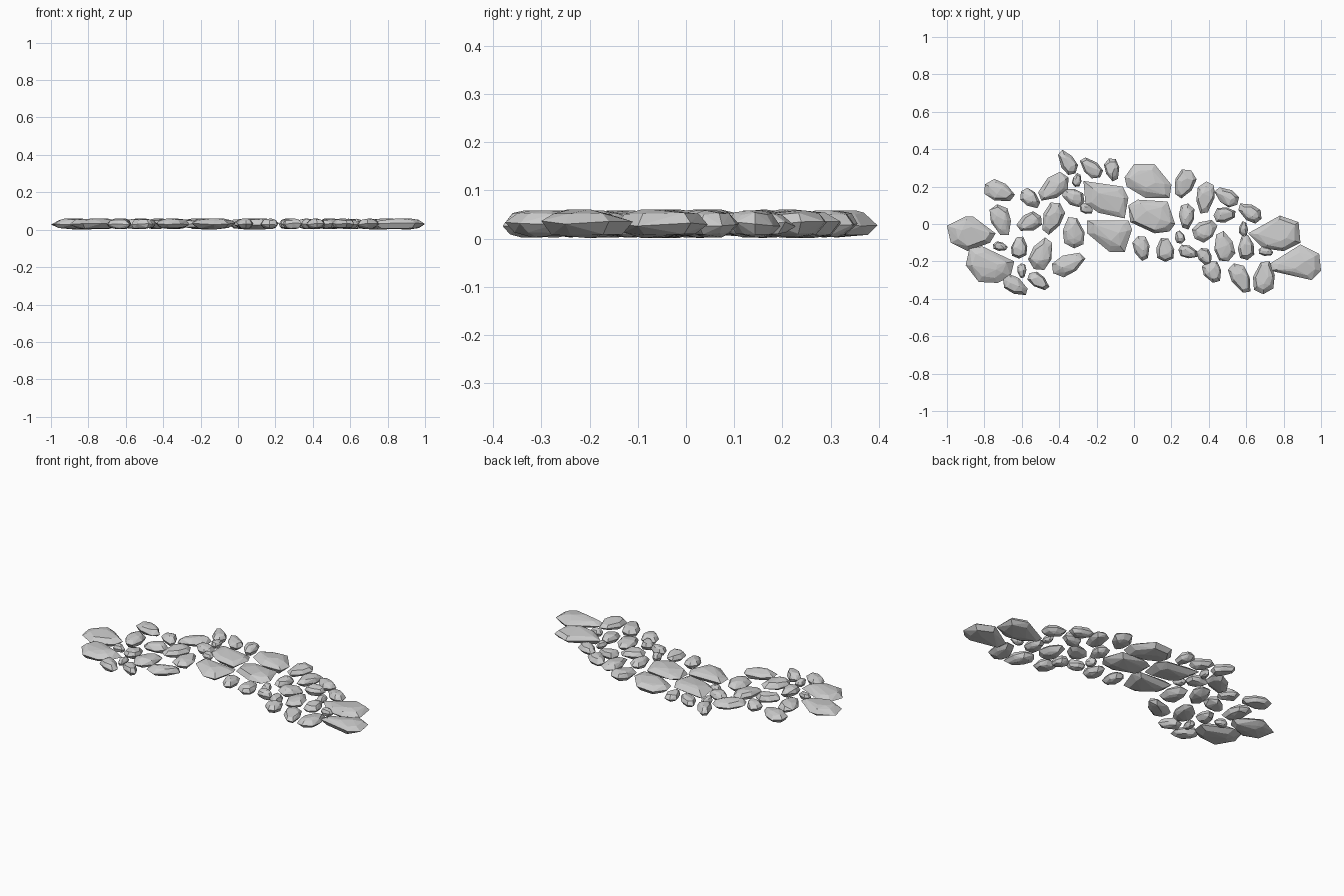
import bpy, bmesh, math, random
from mathutils import Vector

random.seed(4)
MID = 0.031

# Large slabs: plan outlines
SLABS = [
    [(-1, -.01), (-.9, .04), (-.86, .04), (-.74, -.05), (-.77, -.1), (-.89, -.145), (-.98, -.1)],
    [(-.88, -.13), (-.81, -.12), (-.64, -.2), (-.66, -.28), (-.73, -.315), (-.83, -.31), (-.9, -.22)],
    [(-.27, .23), (-.06, .2), (-.03, .14), (-.05, .03), (-.19, .06), (-.26, .11)],
    [(-.25, .02), (-.03, .02), (-.01, -.03), (-.05, -.15), (-.13, -.15), (-.25, -.05)],
    [(-.05, .25), (0, .32), (.11, .32), (.2, .21), (.19, .14), (.06, .14), (-.04, .2)],
    [(-.03, .1), (.02, .13), (.18, .12), (.22, 0), (.19, -.04), (.11, -.05), (-.02, .01)],
    [(.61, -.05), (.78, .045), (.88, .01), (.89, -.1), (.8, -.145), (.69, -.13)],
    [(.73, -.21), (.89, -.11), (.99, -.16), (1, -.25), (.95, -.3), (.83, -.27), (.73, -.25)],
]

# Cobbles: centre x, y, length, width, heading of the narrow end
LEFT = [
    (-.72, .175, .17, .11, -20), (-.555, .135, .125, .085, -45), (-.43, .195, .19, .12, 220),
    (-.355, .33, .145, .085, 120), (-.23, .3, .14, .085, 140), (-.117, .29, .125, .08, -80),
    (-.71, .02, .175, .11, -70), (-.56, .01, .14, .1, 200), (-.435, .03, .18, .11, -110),
    (-.325, .145, .13, .09, 150), (-.325, -.045, .17, .12, 100), (-.612, -.125, .12, .09, 80),
    (-.495, -.16, .18, .12, 70), (-.635, -.33, .15, .09, -35), (-.51, -.305, .13, .075, -35),
    (-.35, -.215, .19, .11, 25),
]
RIGHT = [
    (.27, .215, .16, .11, 250), (.38, .14, .175, .1, -100), (.495, .145, .14, .09, 150),
    (.62, .062, .14, .09, 145), (.485, .05, .12, .085, 10), (.38, -.035, .14, .11, 30),
    (.282, .04, .14, .085, -90), (.04, -.13, .135, .09, -80), (.165, -.137, .13, .1, 100),
    (.29, -.15, .11, .07, -20), (.38, -.175, .1, .075, -60), (.482, -.12, .165, .11, 100),
    (.42, -.255, .125, .1, -60), (.6, -.125, .135, .09, 90), (.57, -.29, .175, .1, -60),
    (.697, -.285, .18, .12, 80),
]
PEBBLES = [
    (-.305, .235, .075, .05, 80), (-.255, .08, .075, .055, -30), (-.715, -.12, .08, .05, -10),
    (-.6, -.25, .08, .05, -90), (.585, -.025, .08, .05, 90), (.245, -.07, .07, .055, 100),
    (.705, -.147, .08, .05, -10),
]
# Unit outline of a cobble, narrow end toward +x
PEAR = [(.5, .1), (.42, -.28), (-.05, -.5), (-.42, -.36), (-.5, .08), (-.28, .48), (.12, .44)]


def stone(name, outline, height):
    """Faceted stone: widest at mid height, tapering to flattened top and bottom."""
    centre = sum((Vector(p) for p in outline), Vector((0, 0))) / len(outline)
    bm = bmesh.new()
    half = height / 2
    for p in outline:
        p = Vector(p)
        bm.verts.new((p.x, p.y, MID + random.uniform(-.2, .2) * half))
        for side in (1, -1):
            q = centre + (p - centre) * random.uniform(.6, .82)
            bm.verts.new((q.x, q.y, MID + side * half * random.uniform(.6, .85)))
    for side in (1, -1):
        for _ in range(2):
            q = centre + (Vector(random.choice(outline)) - centre) * .35
            bm.verts.new((q.x, q.y, MID + side * half))
    hull = bmesh.ops.convex_hull(bm, input=bm.verts[:])
    loose = {v for v in hull["geom_interior"] + hull["geom_unused"] if isinstance(v, bmesh.types.BMVert)}
    bmesh.ops.delete(bm, geom=[v for v in loose if v.is_valid], context='VERTS')
    bmesh.ops.recalc_face_normals(bm, faces=bm.faces)
    me = bpy.data.meshes.new(name)
    bm.to_mesh(me)
    bm.free()
    bpy.context.collection.objects.link(bpy.data.objects.new(name, me))


def cobbles(name, table, height):
    for i, (x, y, length, width, deg) in enumerate(table):
        c, s = math.cos(math.radians(deg)), math.sin(math.radians(deg))
        flip = -1 if i % 2 else 1
        pts = []
        for u, v in PEAR:
            u, v = u * length, v * width * flip
            pts.append((x + u * c - v * s, y + u * s + v * c))
        stone(f"{name}_{i + 1}", pts, height)


# Large slabs
for n, outline in enumerate(SLABS):
    stone(f"slab_{n + 1}", outline, .06)
# Filler stones between them
cobbles("left_cobble", LEFT, .056)
cobbles("right_cobble", RIGHT, .056)
cobbles("pebble", PEBBLES, .045)
